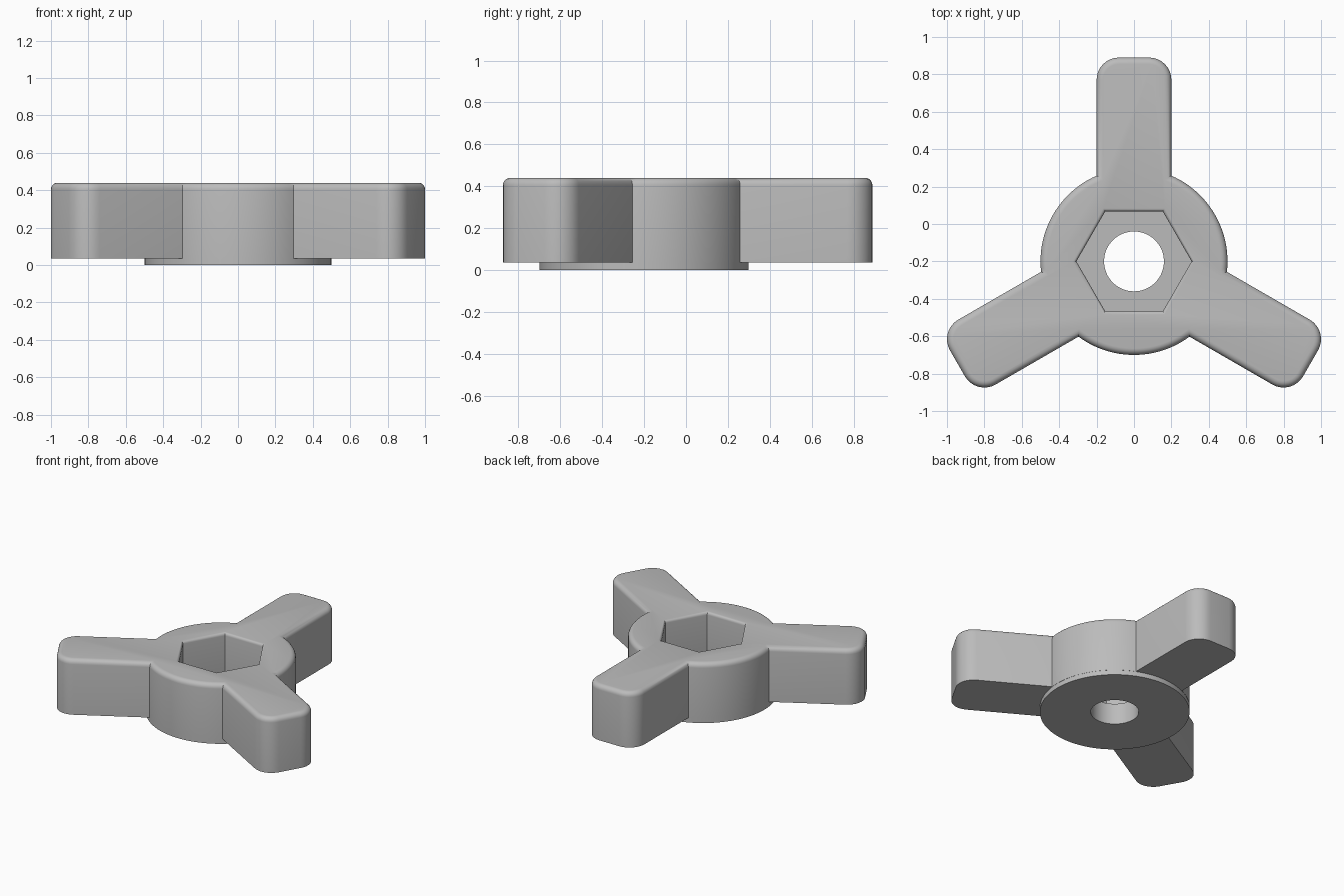
import bpy, bmesh, math
from mathutils import Vector

if "Cube" in bpy.data.objects:
    bpy.data.objects.remove(bpy.data.objects["Cube"])

CY = -0.2                      # hub centre in y
HUB_R, ARM_W, ARM_L, CORNER = 0.5, 0.2, 1.09, 0.12
BOTTOM, TOP, FILLET = 0.035, 0.44, 0.035

grey = bpy.data.materials.new("grey")
grey.diffuse_color = (0.5, 0.5, 0.5, 1)
grey.use_nodes = True
grey.node_tree.nodes["Principled BSDF"].inputs["Base Color"].default_value = grey.diffuse_color


def outline(d):
    """Three-armed hub outline, shrunk inwards by d."""
    r, w, length, c = HUB_R - d, ARM_W - d, ARM_L - d, CORNER - d
    root = math.asin(w / r)
    arm = [(w, r * math.cos(root))]
    for side, start in ((1, 0), (-1, 90)):              # rounded arm end
        for i in range(9):
            a = math.radians(start + i * 90 / 8)
            arm.append((side * (w - c) + c * math.cos(a), length - c + c * math.sin(a)))
    arm.append((-w, r * math.cos(root)))
    span = math.radians(120) - 2 * root                 # hub arc to next arm
    for i in range(1, 24):
        a = math.pi / 2 + root + span * i / 24
        arm.append((r * math.cos(a), r * math.sin(a)))
    pts = []
    for k in range(3):
        t = math.radians(120 * k)
        pts += [(x * math.cos(t) - y * math.sin(t), x * math.sin(t) + y * math.cos(t)) for x, y in arm]
    return pts


def ring(radius, n):
    return [(radius * math.cos(2 * math.pi * i / n), radius * math.sin(2 * math.pi * i / n)) for i in range(n)]


def loft(name, layers):
    """Closed solid through (points, z) layers of equal point count."""
    bm = bmesh.new()
    loops = [[bm.verts.new((x, y + CY, z)) for x, y in pts] for pts, z in layers]
    n = len(loops[0])
    for a, b in zip(loops, loops[1:]):
        for i in range(n):
            j = (i + 1) % n
            bm.faces.new((a[i], a[j], b[j], b[i]))
    bm.faces.new(loops[0][::-1])
    bm.faces.new(loops[-1])
    bmesh.ops.recalc_face_normals(bm, faces=bm.faces)
    mesh = bpy.data.meshes.new(name)
    bm.to_mesh(mesh)
    bm.free()
    mesh.materials.append(grey)
    obj = bpy.data.objects.new(name, mesh)
    bpy.context.collection.objects.link(obj)
    return obj


def combine(target, tool, operation):
    mod = target.modifiers.new(operation.lower(), 'BOOLEAN')
    mod.operation, mod.solver, mod.object = operation, 'EXACT', tool
    bpy.context.view_layer.objects.active = target
    bpy.ops.object.modifier_apply(modifier=mod.name)
    bpy.data.objects.remove(tool)


# Three-armed knob with rounded upper rim
layers = [(outline(0), BOTTOM)]
for i in range(6):
    a = math.radians(i * 18)
    layers.append((outline(FILLET * (1 - math.cos(a))), TOP - FILLET + FILLET * math.sin(a)))
knob = loft("three_arm_knob", layers)

# Base disc standing slightly below the arms
combine(knob, loft("base_disc", [(ring(0.499, 96), 0), (ring(0.499, 96), 0.12)]), 'UNION')

# Hexagonal nut pocket with a rounded lip
lip = 0.02
pocket = [(ring(0.308, 6), 0.155)]
for i in range(5):
    a = math.radians(i * 22.5)
    pocket.append((ring(0.308 + lip * (1 - math.cos(a)), 6), TOP - lip + lip * math.sin(a)))
pocket.append((ring(0.308 + lip, 6), TOP + 0.1))
combine(knob, loft("pocket_cutter", pocket), 'DIFFERENCE')

# Bolt hole through the floor
combine(knob, loft("hole_cutter", [(ring(0.16, 64), -0.1), (ring(0.16, 64), 0.3)]), 'DIFFERENCE')

bpy.ops.object.select_all(action='DESELECT')
knob.select_set(True)
bpy.context.view_layer.objects.active = knob
bpy.ops.object.shade_smooth_by_angle(angle=math.radians(30))
